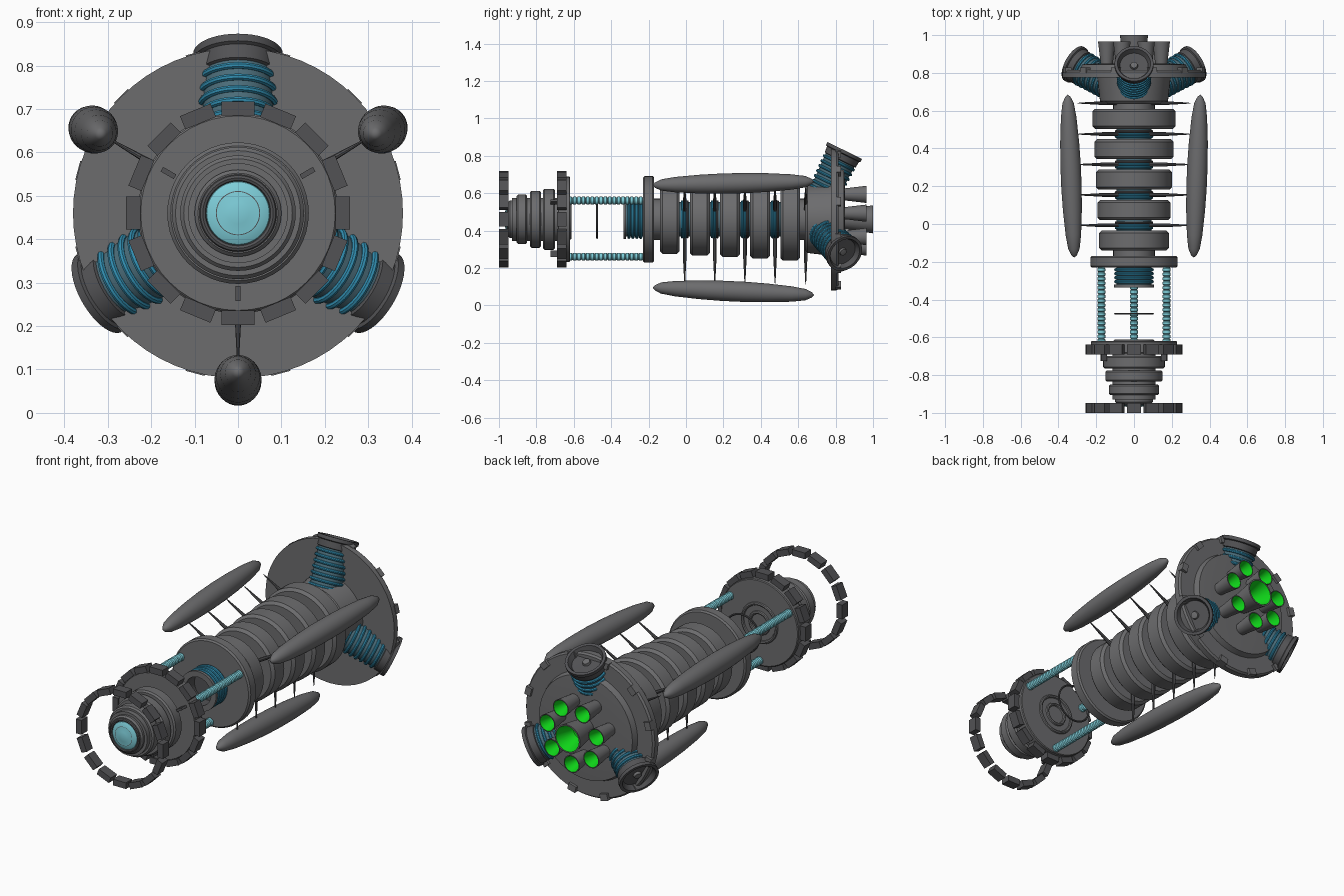
import bpy, bmesh
from math import sin, cos, pi, radians
from mathutils import Vector, Matrix

if "Cube" in bpy.data.objects:
    bpy.data.objects.remove(bpy.data.objects["Cube"])

AXIS_Z = 0.46
BACK = Vector((0, 1, 0))


def material(name, r, g, b):
    m = bpy.data.materials.new(name)
    m.use_nodes = True
    m.diffuse_color = (r, g, b, 1)
    m.node_tree.nodes["Principled BSDF"].inputs["Base Color"].default_value = (r, g, b, 1)
    return m


MATS = [material("hull_grey", 0.15, 0.15, 0.155),
        material("dark_metal", 0.085, 0.085, 0.09),
        material("coil_blue", 0.03, 0.26, 0.42),
        material("coil_core", 0.07, 0.15, 0.19),
        material("pale_cyan", 0.21, 0.62, 0.70),
        material("exhaust_green", 0.005, 0.70, 0.01)]
HULL, DARK, BLUE, CORE, CYAN, GREEN = range(len(MATS))


def finish(name, bm, flat=False):
    bmesh.ops.remove_doubles(bm, verts=bm.verts, dist=1e-5)
    bmesh.ops.recalc_face_normals(bm, faces=bm.faces)
    mesh = bpy.data.meshes.new(name)
    bm.to_mesh(mesh)
    bm.free()
    for m in MATS:
        mesh.materials.append(m)
    if not flat:
        mesh.polygons.foreach_set("use_smooth", [True] * len(mesh.polygons))
        mesh.set_sharp_from_angle(angle=radians(35))
    obj = bpy.data.objects.new(name, mesh)
    bpy.context.collection.objects.link(obj)


def polar(r, angle, y):
    return Vector((r * cos(angle), y, AXIS_Z + r * sin(angle)))


def frame(origin, direction):
    return Matrix.Translation(origin) @ direction.to_track_quat('Z', 'Y').to_matrix().to_4x4()


def lathe(bm, profile, mat=HULL, origin=(0, 0, AXIS_Z), direction=BACK, n=48, closed=False, mats=None):
    """Spin (radius, distance) points round a direction."""
    mx = frame(Vector(origin), direction)
    rows = [[bm.verts.new(mx @ Vector((r * cos(2 * pi * k / n), r * sin(2 * pi * k / n), d)))
             for k in range(n)] for r, d in profile]
    pairs = list(zip(rows, rows[1:]))
    if closed:
        pairs.append((rows[-1], rows[0]))
    for i, (a, b) in enumerate(pairs):
        for k in range(n):
            j = (k + 1) % n
            f = bm.faces.new((a[k], a[j], b[j], b[k]))
            f.material_index = mats[i] if mats else mat


def drum(bm, r, d0, d1, bevel=0.0, **kw):
    pts = [(0, d0), (r - bevel, d0), (r, d0 + bevel), (r, d1 - bevel), (r - bevel, d1), (0, d1)]
    lathe(bm, pts, **kw)


def ring(bm, radius, thick, d, **kw):
    pts = [(radius + thick * cos(a * pi / 4), d + thick * sin(a * pi / 4)) for a in range(8)]
    lathe(bm, pts, closed=True, **kw)


def blocks(bm, count, radius, y, size, mat=DARK, phase=0.0):
    """Boxes round the hull; size is radial, tangential, along y."""
    for k in range(count):
        a = 2 * pi * k / count + phase
        mx = (Matrix.Translation(polar(radius, a, y)) @ Matrix.Rotation(-a, 4, 'Y')
              @ Matrix.Diagonal((size[0], size[2], size[1], 1)))
        made = bmesh.ops.create_cube(bm, size=1, matrix=mx)
        for f in {f for v in made['verts'] for f in v.link_faces}:
            f.material_index = mat


TANK_ANGLES = [radians(a) for a in (30, 150, 270)]
POD_ANGLES = [radians(a) for a in (90, 210, 330)]

# Docking rings made of separate blocks
for name, y in (("front_block_ring", -0.974), ("rear_block_ring", -0.665)):
    bm = bmesh.new()
    blocks(bm, 16, 0.241, y, (0.033, 0.076, 0.052))
    finish(name, bm, flat=True)

# Stepped command section
bm = bmesh.new()
drum(bm, 0.115, -0.93, -0.67)
for r, y0, y1 in ((0.100, -0.95, -0.91), (0.133, -0.905, -0.85),
                  (0.152, -0.835, -0.775), (0.163, -0.765, -0.70)):
    drum(bm, r, y0, y1, bevel=0.008)
ring(bm, 0.081, 0.008, -0.952, mat=DARK)
blocks(bm, 3, 0.185, -0.70, (0.035, 0.012, 0.05), phase=radians(30))
finish("command_section", bm)

# Shallow window dome with a thin seam
bm = bmesh.new()
lathe(bm, [(0.077, -0.945), (0.072, -0.955), (0.051, -0.965), (0.049, -0.965),
           (0.025, -0.971), (0, -0.973)], mats=[CYAN, CYAN, DARK, CYAN, CYAN])
finish("window_dome", bm)

# Forward bulkhead with rings on its back
bm = bmesh.new()
drum(bm, 0.228, -0.685, -0.62, bevel=0.004)
for r in (0.10, 0.055):
    ring(bm, r, 0.009, -0.62)
finish("forward_bulkhead", bm)

# Ribbed connecting rods
bm = bmesh.new()
ribs = 17
for a in TANK_ANGLES:
    pts, mats = [], []
    for k in range(ribs):
        d = 0.40 * k / ribs
        pts += [(0.016, d), (0.021, d + 0.004), (0.021, d + 0.018), (0.016, d + 0.0225)]
        mats += [CYAN, CYAN, CYAN, CORE]
    lathe(bm, pts, mats=mats, origin=polar(0.20, a, -0.63), n=16)
finish("ribbed_rods", bm)

# Floating hoop between the bulkheads
bm = bmesh.new()
ring(bm, 0.10, 0.005, -0.475, mat=DARK)
finish("floating_hoop", bm)

# Forward coupling, open at the front
bm = bmesh.new()
lathe(bm, [(0, -0.26), (0.075, -0.26), (0.075, -0.335), (0.105, -0.335),
           (0.105, -0.32), (0.092, -0.32), (0.092, -0.22)],
      mats=[DARK, DARK, HULL, HULL, HULL, CORE])
for k in range(4):
    ring(bm, 0.096, 0.009, -0.305 + 0.021 * k, mat=BLUE)
finish("forward_coupling", bm)

bm = bmesh.new()
drum(bm, 0.231, -0.23, -0.17, bevel=0.008)
finish("middle_bulkhead", bm)

# Hull drums, growing toward the back
bm = bmesh.new()
for k, r in enumerate((0.185, 0.194, 0.202, 0.210, 0.220)):
    y = -0.14 + 0.161 * k
    drum(bm, r, y, y + 0.106, bevel=0.014)
finish("hull_drums", bm)

# Spine with blue coils in the gaps
bm = bmesh.new()
drum(bm, 0.092, -0.2, 0.66, mat=CORE)
for k in range(4):
    for off in (-0.014, 0.0, 0.014):
        ring(bm, 0.095, 0.007, -0.007 + 0.161 * k + off, mat=DARK if off > 0 else BLUE)
drum(bm, 0.11, 0.60, 0.66)
drum(bm, 0.11, -0.18, -0.13)
finish("spine", bm)

# Outrigger tanks, tilted slightly outward at the back
bm = bmesh.new()
half = [(0, 0), (0.014, 0.012), (0.030, 0.045), (0.041, 0.12), (0.050, 0.25), (0.054, 0.37)]
for a in TANK_ANGLES:
    start, end = polar(0.365, a, -0.178), polar(0.405, a, 0.685)
    length = (end - start).length
    pts = half + [(r, length - d) for r, d in reversed(half)]
    lathe(bm, pts, origin=start, direction=end - start, n=32)
finish("outrigger_tanks", bm)

# Tapered struts from spine to tanks
bm = bmesh.new()
for a in TANK_ANGLES:
    for y in (-0.007, 0.154, 0.315, 0.476, 0.640):
        out = polar(1, a, 0) - polar(0, a, 0)
        lathe(bm, [(0, 0), (0.010, 0), (0.010, 0.10), (0.003, 0.24), (0, 0.26)], mat=DARK,
              origin=polar(0.09, a, y), direction=out, n=8)
finish("tank_struts", bm)

# Engine hub, wide shield disc and back plate
bm = bmesh.new()
lathe(bm, [(0, 0.635), (0.165, 0.635), (0.18, 0.65), (0.195, 0.78), (0, 0.78)])
finish("engine_hub", bm)

bm = bmesh.new()
lathe(bm, [(0, 0.775), (0.38, 0.775), (0.38, 0.805), (0.372, 0.815), (0.285, 0.815),
           (0.275, 0.845), (0.20, 0.85), (0, 0.85)], n=64)
blocks(bm, 12, 0.365, 0.814, (0.034, 0.045, 0.03), mat=HULL, phase=radians(15))
finish("shield_disc", bm)


# Main engine nozzles with green inside
def nozzle(bm, r0, r1, origin, length):
    lathe(bm, [(0, 0), (r0, 0), (r1, length), (r1 * 0.9, length), (r0 * 0.7, length * 0.4),
               (0, length * 0.35)], mats=[HULL, HULL, HULL, GREEN, GREEN], origin=origin, n=32)


bm = bmesh.new()
nozzle(bm, 0.050, 0.075, polar(0, 0, 0.83), 0.17)
for k in range(7):
    nozzle(bm, 0.030, 0.046, polar(0.148, radians(270) + 2 * pi * k / 7, 0.83), 0.135)
finish("main_nozzles", bm)

# Angled engine pods wrapped in coils
cores, coils, mouths = bmesh.new(), bmesh.new(), bmesh.new()
for a in POD_ANGLES:
    start, end = polar(0.135, a, 0.735), polar(0.368, a, 0.849)
    aim = end - start
    length = aim.length
    kw = dict(origin=start, direction=aim)
    lathe(cores, [(0, 0), (0.078, 0), (0.086, length - 0.03), (0, length - 0.03)], mat=CORE, n=32, **kw)
    for k in range(7):
        ring(coils, 0.081 + 0.001 * k, 0.008, 0.012 + 0.029 * k, mat=BLUE, n=32, **kw)
    lathe(mouths, [(0.08, length - 0.06), (0.092, length - 0.055), (0.095, length - 0.022),
                   (0.103, length - 0.018), (0.103, length), (0.088, length),
                   (0.075, length - 0.027), (0, length - 0.028)], mat=DARK, n=40, **kw)
    # Small boss inside each mouth
    lathe(mouths, [(0.022, length - 0.03), (0.018, length - 0.015), (0, length - 0.012)],
          n=16, **kw)
finish("pod_cores", cores)
finish("pod_coils", coils)
finish("pod_mouths", mouths)
